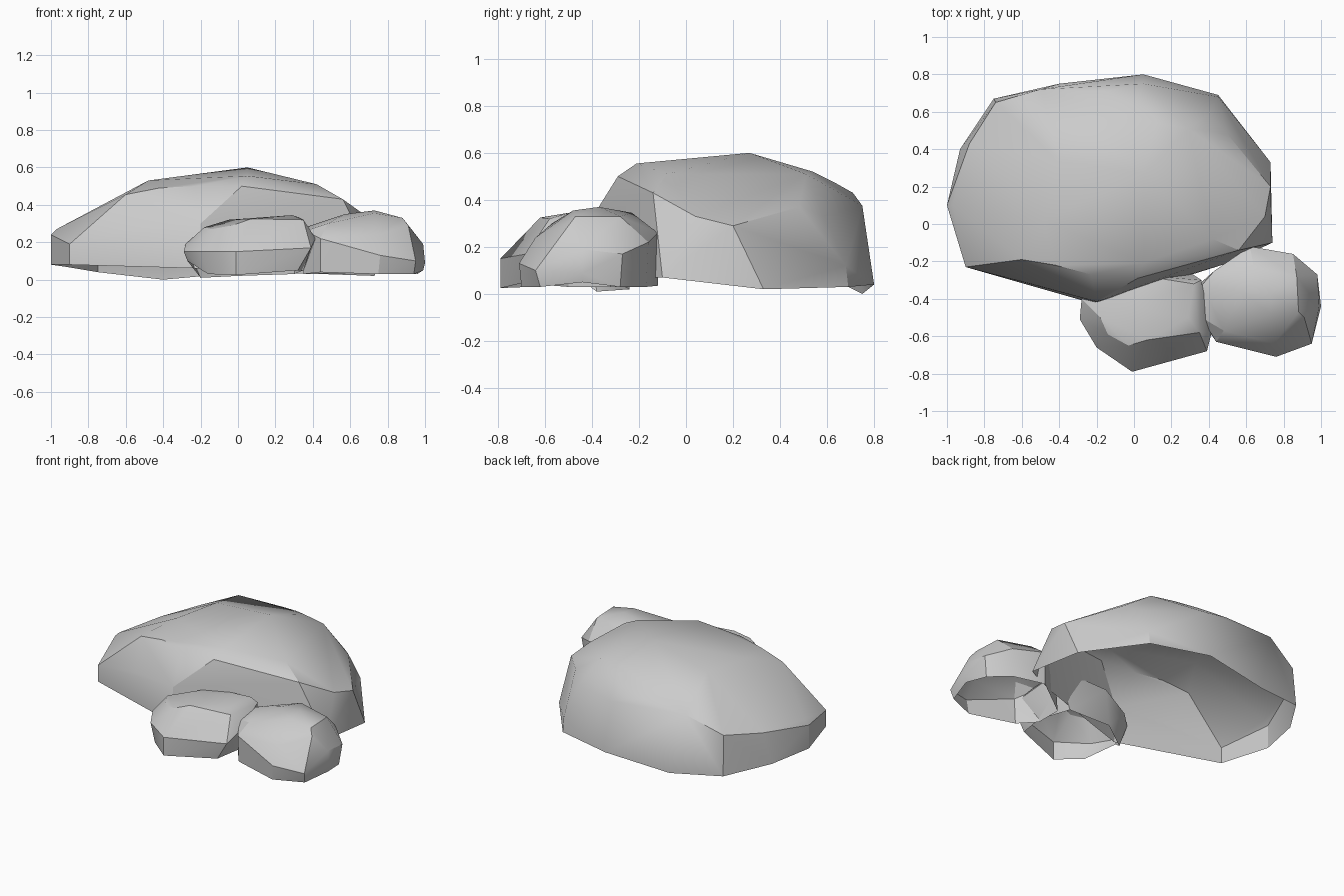
import bpy, bmesh, math


def rock(name, rim, body):
    """Faceted boulder shell: hull of rim and body points, open underneath."""
    bm = bmesh.new()
    base = {bm.verts.new(p) for p in rim}
    for p in body:
        bm.verts.new(p)
    bmesh.ops.convex_hull(bm, input=bm.verts[:])
    bm.normal_update()
    under = [f for f in bm.faces if all(v in base for v in f.verts) and f.normal.z < -0.3]
    bmesh.ops.delete(bm, geom=under, context='FACES')
    loose = [v for v in bm.verts if not v.link_faces]
    bmesh.ops.delete(bm, geom=loose, context='VERTS')
    me = bpy.data.meshes.new(name)
    bm.to_mesh(me)
    bm.free()
    ob = bpy.data.objects.new(name, me)
    bpy.context.collection.objects.link(ob)
    bpy.ops.object.select_all(action='DESELECT')
    ob.select_set(True)
    bpy.context.view_layer.objects.active = ob
    bpy.ops.object.shade_smooth_by_angle(angle=math.radians(28))
    return ob


# Large boulder at the back
rock("large_boulder",
     [(-1, .1, .08), (-.93, .4, .07), (-.75, .67, .04), (-.4, .75, 0), (.05, .8, .04),
      (.45, .69, .03), (.73, .33, .02), (.74, -.1, .07), (.5, -.21, .07),
      (-.2, -.43, .06), (-.9, -.23, .08)],
     [(-1, .1, .24), (-.97, .1, .27), (-.9, -.23, .19), (-.88, .43, .28), (-.74, .65, .31),
      (-.5, .72, .415), (-.48, .02, .53), (-.4, .34, .535), (-.15, .71, .43), (0, .63, .475),
      (.05, .75, .375), (.12, .54, .52), (.05, .27, .6), (.29, .51, .51), (.4, .59, .33),
      (.45, .68, .12), (.5, .48, .37), (.73, .2, .29), (.7, .04, .33), (.42, -.08, .51),
      (.56, -.14, .43), (.05, -.21, .555), (.02, -.29, .5), (-.23, -.27, .5), (-.42, -.22, .49),
      (-.6, -.19, .455), (-.2, -.415, .3), (-.55, -.32, .27)])

# Small stone in front, middle
rock("front_stone",
     [(-.27, -.5, .1), (-.2, -.38, .01), (-.16, -.67, .03), (-.01, -.79, .025),
      (.32, -.68, .05), (.35, -.5, .05), (.3, -.26, .03), (0, -.24, .02)],
     [(-.29, -.51, .15), (-.28, -.4, .19), (-.2, -.66, .15), (-.01, -.79, .15), (.39, -.68, .17),
      (.415, -.58, .22), (.36, -.3, .3), (-.18, -.5, .28), (-.14, -.59, .27), (-.03, -.65, .29),
      (.07, -.62, .325), (.35, -.58, .32), (.29, -.5, .345), (.32, -.32, .335),
      (-.05, -.45, .32), (0, -.27, .29), (-.2, -.33, .22)])

# Small stone in front, right
rock("right_stone",
     [(.35, -.32, .03), (.62, -.12, .035), (.84, -.17, .03), (.96, -.28, .03), (.99, -.44, .05),
      (.94, -.62, .03), (.75, -.7, .03), (.44, -.62, .04), (.35, -.5, .03)],
     [(.43, -.25, .28), (.62, -.12, .26), (.85, -.16, .22), (.98, -.27, .17), (1, -.44, .09),
      (.99, -.44, .19), (.95, -.64, .1), (.76, -.71, .13), (.75, -.64, .24), (.44, -.63, .22),
      (.36, -.5, .26), (.48, -.57, .3), (.57, -.36, .35), (.73, -.37, .37), (.73, -.48, .355),
      (.88, -.47, .33), (.91, -.5, .29), (.87, -.28, .33), (.64, -.23, .345), (.36, -.33, .28)])
